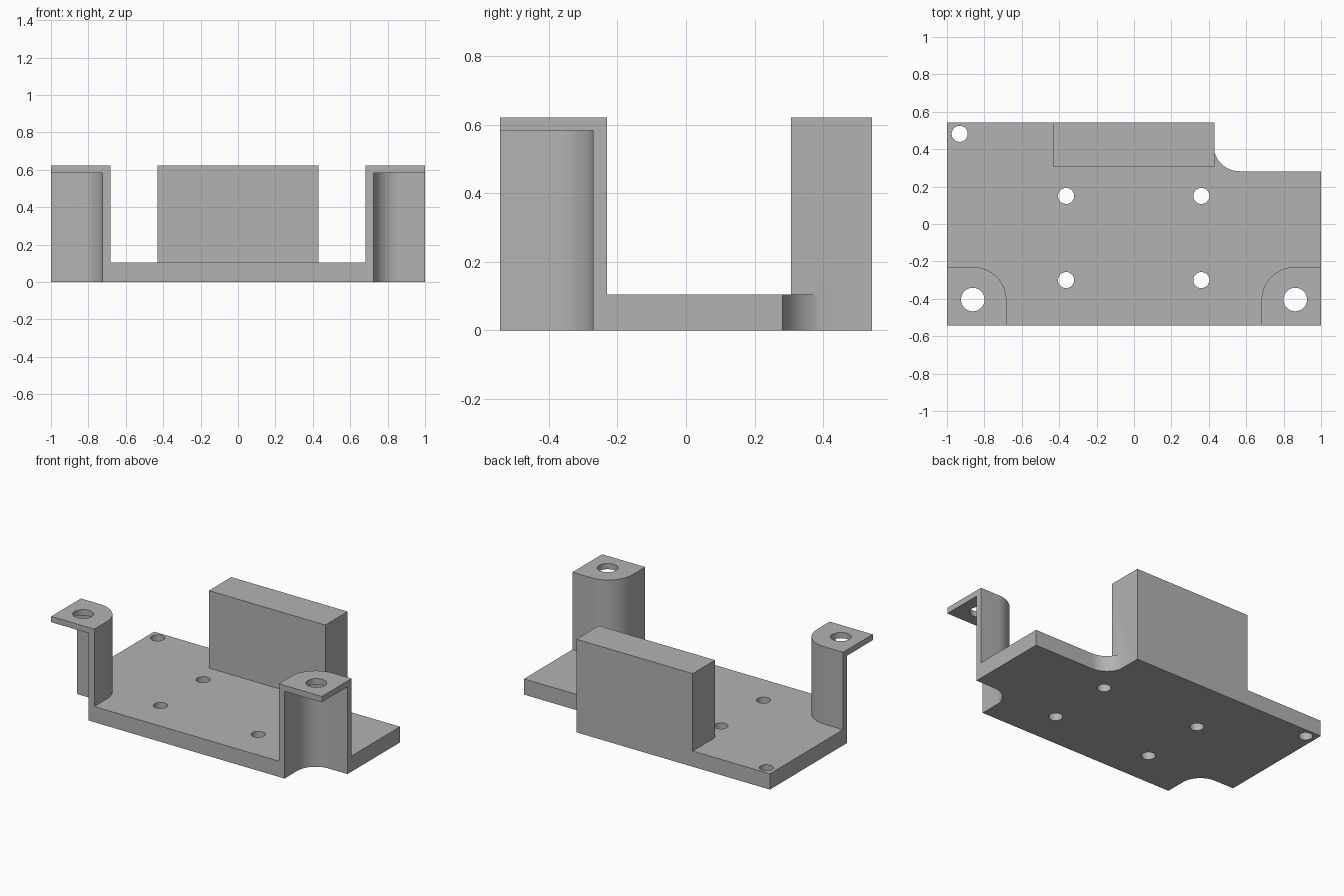
import bpy, bmesh
from math import sin, cos, pi

if "Cube" in bpy.data.objects:
    bpy.data.objects.remove(bpy.data.objects["Cube"])

HALF_Y, TOP, PLATE_TOP = 0.543, 0.622, 0.105
POST_X, POST_Y, WALL = 0.682, -0.23, 0.042
HOLE_X, HOLE_Y = 0.862, -0.404

grey = bpy.data.materials.new("light grey")
grey.use_nodes = True
colour = (0.45, 0.45, 0.45, 1)
grey.diffuse_color = colour
grey.node_tree.nodes["Principled BSDF"].inputs["Base Color"].default_value = colour


def arc(cx, cy, r, start, end, steps=16):
    angles = [start + (end - start) * i / steps for i in range(steps + 1)]
    return [(cx + r * cos(a), cy + r * sin(a)) for a in angles]


def prism(name, outline, z0, z1):
    """Extrude a flat outline from z0 to z1."""
    bm = bmesh.new()
    face = bm.faces.new([bm.verts.new((x, y, z0)) for x, y in outline])
    extruded = bmesh.ops.extrude_face_region(bm, geom=[face])["geom"]
    verts = [v for v in extruded if isinstance(v, bmesh.types.BMVert)]
    bmesh.ops.translate(bm, verts=verts, vec=(0, 0, z1 - z0))
    bmesh.ops.recalc_face_normals(bm, faces=bm.faces)
    mesh = bpy.data.meshes.new(name)
    bm.to_mesh(mesh)
    bm.free()
    mesh.materials.append(grey)
    obj = bpy.data.objects.new(name, mesh)
    bpy.context.collection.objects.link(obj)
    return obj


def combine(target, tool, operation):
    """Apply a boolean and discard the tool."""
    mod = target.modifiers.new(operation.title(), "BOOLEAN")
    mod.operation, mod.object, mod.solver = operation, tool, "EXACT"
    bpy.context.view_layer.objects.active = target
    bpy.ops.object.modifier_apply(modifier=mod.name)
    bpy.data.objects.remove(tool)


def drill(x, y, r):
    combine(bracket, prism("drill", arc(x, y, r, 0, 2 * pi, 32)[:-1], -0.1, 1), "DIFFERENCE")


def corner(side, inset, reach_x, reach_y):
    """Front corner outline with one rounded inner corner."""
    r = 0.178 - inset
    x, y = POST_X + inset, POST_Y - inset
    points = [(reach_x, reach_y), (reach_x, y)]
    points += arc(x + r, y - r, r, pi / 2, pi) + [(x, reach_y)]
    return [(side * px, py) for px, py in points]


# Base plate with a filleted notch at the back left
bracket = prism("bracket", [(-1, -HALF_Y), (1, -HALF_Y), (1, 0.282)]
                + arc(0.565, 0.422, 0.14, 1.5 * pi, pi)
                + [(0.425, HALF_Y), (-1, HALF_Y)], 0, PLATE_TOP)

# Solid block on the back edge
block = prism("back_block", [(-0.43, 0.307), (0.43, 0.307), (0.43, HALF_Y), (-0.43, HALF_Y)], 0, TOP)
combine(bracket, block, "UNION")

# Hollow front posts, open to the front, side and bottom
for side in (-1, 1):
    combine(bracket, prism("front_post", corner(side, 0, 1, -HALF_Y), 0, TOP), "UNION")
    void = prism("post_void", corner(side, WALL, 1.2, -0.8), -0.1, TOP - WALL + 0.003)
    combine(bracket, void, "DIFFERENCE")
    drill(side * HOLE_X, HOLE_Y, 0.063)

# Small screw holes through the plate
for x in (-0.363, 0.36):
    for y in (-0.3, 0.15):
        drill(x, y, 0.043)
drill(-0.932, 0.482, 0.043)

# Smooth curved walls, sharp edges elsewhere
bpy.ops.object.select_all(action="DESELECT")
bracket.select_set(True)
bpy.context.view_layer.objects.active = bracket
bpy.ops.object.shade_smooth_by_angle(angle=0.5)
